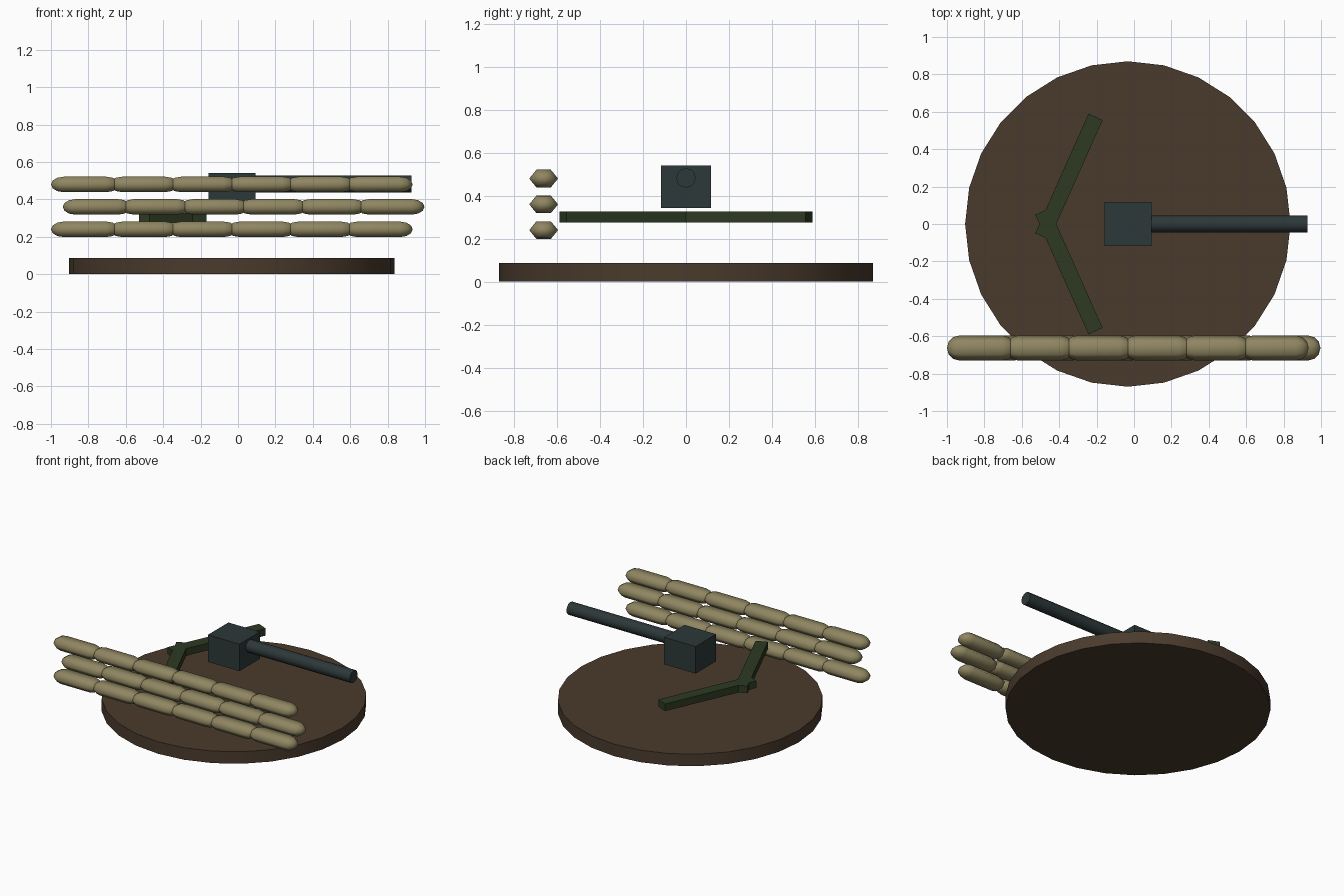
import bpy
import bmesh
import math
from mathutils import Matrix

cube = bpy.data.objects.get("Cube")
if cube:
    bpy.data.objects.remove(cube, do_unlink=True)


def material(name, rgb):
    """Flat colour given as 0-255 screen values, stored as linear."""
    lin = [((c / 255 + 0.055) / 1.055) ** 2.4 for c in rgb] + [1.0]
    mat = bpy.data.materials.new(name)
    mat.use_nodes = True
    mat.diffuse_color = lin
    bsdf = next(n for n in mat.node_tree.nodes if n.type == "BSDF_PRINCIPLED")
    bsdf.inputs["Base Color"].default_value = lin
    bsdf.inputs["Roughness"].default_value = 0.9
    return mat


earth = material("earth brown", (74, 59, 45))
cloth = material("sandbag tan", (143, 134, 97))
green = material("dark green", (45, 58, 34))
steel = material("gun slate", (45, 56, 57))


def finish(obj, name, mat, smooth_angle=None):
    obj.name = obj.data.name = name
    obj.data.materials.append(mat)
    if smooth_angle:
        bpy.ops.object.select_all(action="DESELECT")
        obj.select_set(True)
        bpy.context.view_layer.objects.active = obj
        bpy.ops.object.shade_smooth_by_angle(angle=math.radians(smooth_angle))
    return obj


def box(name, size, loc, mat, turn=0.0):
    bpy.ops.mesh.primitive_cube_add(size=1, location=loc, rotation=(0, 0, turn))
    obj = bpy.context.object
    obj.scale = size
    return finish(obj, name, mat)


def cylinder(name, sides, radius, depth, loc, mat, rot=(0, 0, 0)):
    bpy.ops.mesh.primitive_cylinder_add(vertices=sides, radius=radius, depth=depth,
                                        location=loc, rotation=rot)
    return finish(bpy.context.object, name, mat, 40)


def capsule_mesh(name, radius, half_length, height_scale, sides=6, steps=3):
    """Six-sided capsule along x, squashed in z."""
    straight = half_length - radius
    angles = [math.pi / 2 * i / steps for i in range(steps)]
    rings = [(-straight - radius * math.sin(a), radius * math.cos(a))
             for a in reversed(angles)]
    rings += [(-x, r) for x, r in reversed(rings)]
    bm = bmesh.new()
    loops = []
    for x, r in rings:
        loops.append([bm.verts.new((x, r * math.cos(math.tau * k / sides),
                                    r * math.sin(math.tau * k / sides) * height_scale))
                      for k in range(sides)])
    tips = [bm.verts.new((s * half_length, 0, 0)) for s in (-1, 1)]
    for k in range(sides):
        n = (k + 1) % sides
        for a, b in zip(loops, loops[1:]):
            bm.faces.new((a[k], a[n], b[n], b[k]))
        bm.faces.new((tips[0], loops[0][n], loops[0][k]))
        bm.faces.new((tips[1], loops[-1][k], loops[-1][n]))
    bmesh.ops.recalc_face_normals(bm, faces=bm.faces)
    for f in bm.faces:
        f.smooth = True
    mesh = bpy.data.meshes.new(name)
    bm.to_mesh(mesh)
    bm.free()
    mesh.materials.append(cloth)
    return mesh


CENTRE = -0.033

# Round ground pad
cylinder("ground_pad", 28, 0.87, 0.087, (CENTRE, 0, 0.0435), earth)

# Sandbag wall: three rows of six, the middle one shifted
bag = capsule_mesh("sandbag", 0.067, 0.182, 0.71)
for row, shift in enumerate((0, 0.063, 0)):
    for i in range(6):
        obj = bpy.data.objects.new(f"sandbag_row{row + 1}_{i + 1}", bag)
        obj.location = (CENTRE + shift + (i - 2.5) * 0.314, -0.663, 0.24 + row * 0.12)
        bpy.context.collection.objects.link(obj)

# Two trail legs forming a V
for side, sign in (("back", 1), ("front", -1)):
    box(f"{side}_trail_leg", (0.70, 0.083, 0.052), (-0.348, sign * 0.253, 0.301),
        green, sign * math.radians(66))

# Gun body and barrel
box("gun_body", (0.252, 0.234, 0.196), (CENTRE, 0, 0.442), steel)
cylinder("gun_barrel", 12, 0.045, 0.90, (0.477, 0, 0.483), steel, (0, math.pi / 2, 0))
